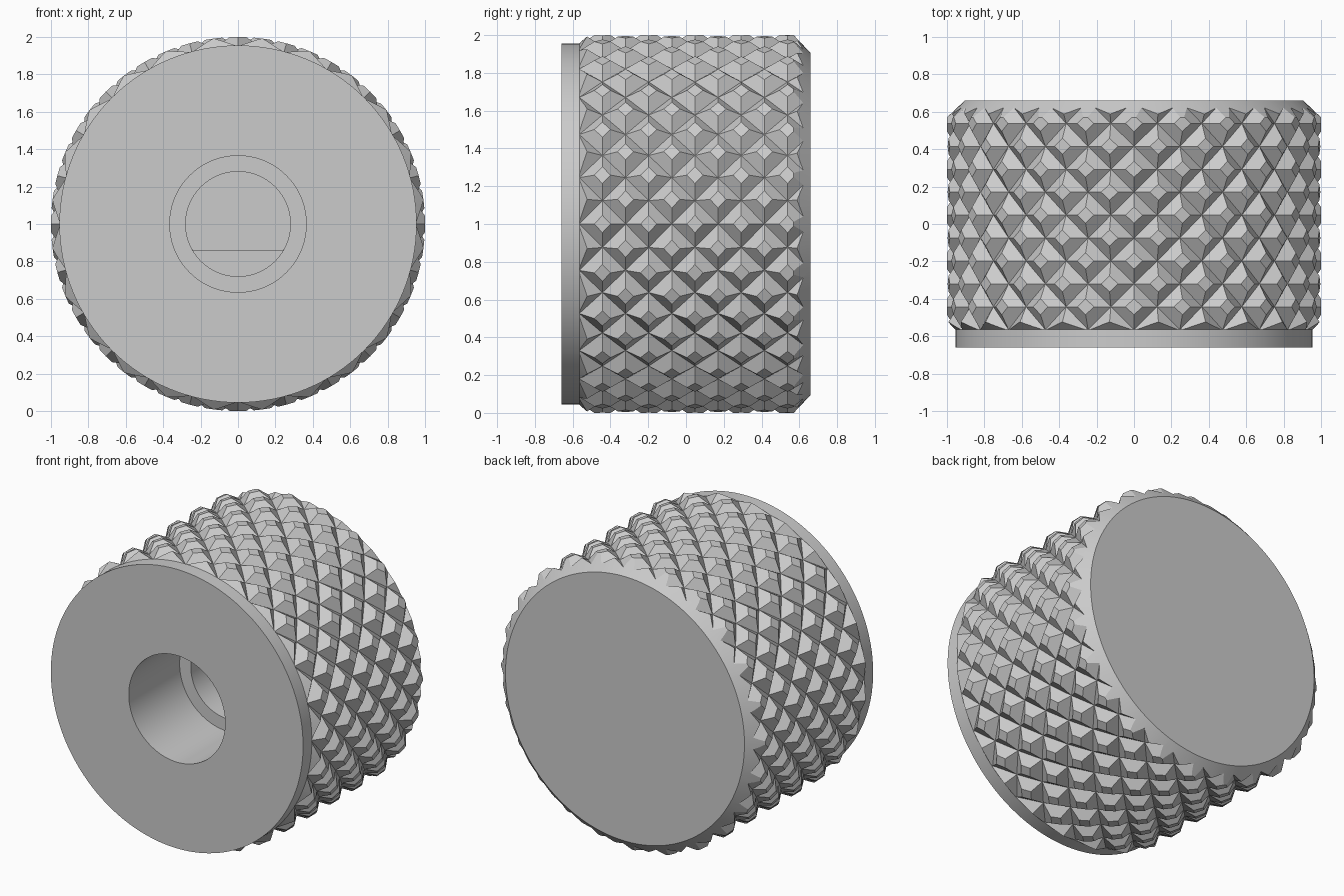
import bpy, bmesh, math

cube = bpy.data.objects.get("Cube")
if cube:
    bpy.data.objects.remove(cube, do_unlink=True)

CENTRE_Z = 1.0
FRONT, STEP = -0.565, 0.1225      # knurl start and half pitch along the axis
CELLS, TIP, DEPTH = 24, 0.35, 0.052
SEGMENTS = 128
ROUND, FLAT = 0.0, 0.86           # lowest reach of a round and a flattened ring

metal = bpy.data.materials.new("plain_grey")
metal.use_nodes = True
GREY = (0.6, 0.6, 0.6, 1)
metal.diffuse_color = GREY
metal.node_tree.nodes["Principled BSDF"].inputs["Base Color"].default_value = GREY


def polar(r, angle, y):
    return (r * math.cos(angle), y, CENTRE_Z + r * math.sin(angle))


def make_object(name, bm):
    bmesh.ops.remove_doubles(bm, verts=bm.verts, dist=1e-5)
    bmesh.ops.recalc_face_normals(bm, faces=bm.faces)
    mesh = bpy.data.meshes.new(name)
    bm.to_mesh(mesh)
    bm.free()
    mesh.materials.append(metal)
    obj = bpy.data.objects.new(name, mesh)
    bpy.context.collection.objects.link(obj)
    return obj


def lathe(name, profile):
    """Turn (radius, y, lowest z) points about the axis."""
    bm = bmesh.new()
    rings = []
    for r, y, low in profile:
        ring = []
        for i in range(SEGMENTS):
            x, yy, z = polar(r, math.tau * i / SEGMENTS, y)
            z = z if low == ROUND else max(z, low)
            ring.append(bm.verts.new((x, yy, z)))
        rings.append(ring)
    for a, b in zip(rings, rings[1:]):
        for i in range(SEGMENTS):
            j = (i + 1) % SEGMENTS
            bm.faces.new((a[i], a[j], b[j], b[i]))
    bm.faces.new(rings[0])
    bm.faces.new(rings[-1])
    return make_object(name, bm)


def knurled_cylinder(name):
    """Diamond cells: a small flat tip and four sloping sides each."""
    bm = bmesh.new()
    half = math.pi / CELLS
    corners = ((1, 0), (0, 1), (-1, 0), (0, -1))
    for k in range(-2, 13):
        for j in range((k + 1) % 2, 2 * CELLS, 2):
            def ring(size, r):
                return [bm.verts.new(polar(r, (j + u * size) * half,
                                           FRONT + (k + v * size) * STEP))
                        for u, v in corners]
            tip, base = ring(TIP, 1.0), ring(1, 1 - DEPTH)
            bm.faces.new(tip)
            for i in range(4):
                n = (i + 1) % 4
                bm.faces.new((tip[i], base[i], base[n], tip[n]))
    bmesh.ops.remove_doubles(bm, verts=bm.verts, dist=1e-4)
    # close both ends with fans to the axis
    ends = [bm.verts.new((0, y, CENTRE_Z)) for y in (-1.2, 1.3)]
    for e in [e for e in bm.edges if e.is_boundary]:
        y = (e.verts[0].co.y + e.verts[1].co.y) / 2
        bm.faces.new((e.verts[0], e.verts[1], ends[int(y > 0)]))
    return make_object(name, bm)


knob = knurled_cylinder("knurled_knob")

# turned outline with a small front chamfer and a larger rear chamfer
outline = lathe("outline", [(0.893, -0.62, ROUND), (1.05, -0.48, ROUND),
                            (1.05, 0.523, ROUND), (0.905, 0.66, ROUND)])
collar = lathe("collar", [(0.955, -0.66, ROUND), (0.955, -0.565, ROUND),
                          (0.85, -0.565, ROUND), (0.85, -0.4, ROUND)])
bore = lathe("bore", [(0.365, -0.8, ROUND), (0.365, -0.11, ROUND)])
# round shaft hole whose deeper part has a flat along the bottom
shaft_hole = lathe("shaft_hole", [(0.28, -0.3, ROUND), (0.28, 0.15, ROUND),
                                  (0.28, 0.15, FLAT), (0.28, 0.36, FLAT)])

for tool, operation in ((outline, "INTERSECT"), (collar, "UNION"),
                        (bore, "DIFFERENCE"), (shaft_hole, "DIFFERENCE")):
    mod = knob.modifiers.new(tool.name, "BOOLEAN")
    mod.object, mod.operation, mod.solver = tool, operation, "EXACT"

# bake the cuts and drop the tools
bpy.context.view_layer.update()
result = bpy.data.meshes.new_from_object(
    knob.evaluated_get(bpy.context.evaluated_depsgraph_get()))
knob.modifiers.clear()
knob.data = result
for tool in (outline, collar, bore, shaft_hole):
    bpy.data.objects.remove(tool, do_unlink=True)

bpy.ops.object.select_all(action="DESELECT")
knob.select_set(True)
bpy.context.view_layer.objects.active = knob
bpy.ops.object.shade_smooth_by_angle(angle=math.radians(12))
